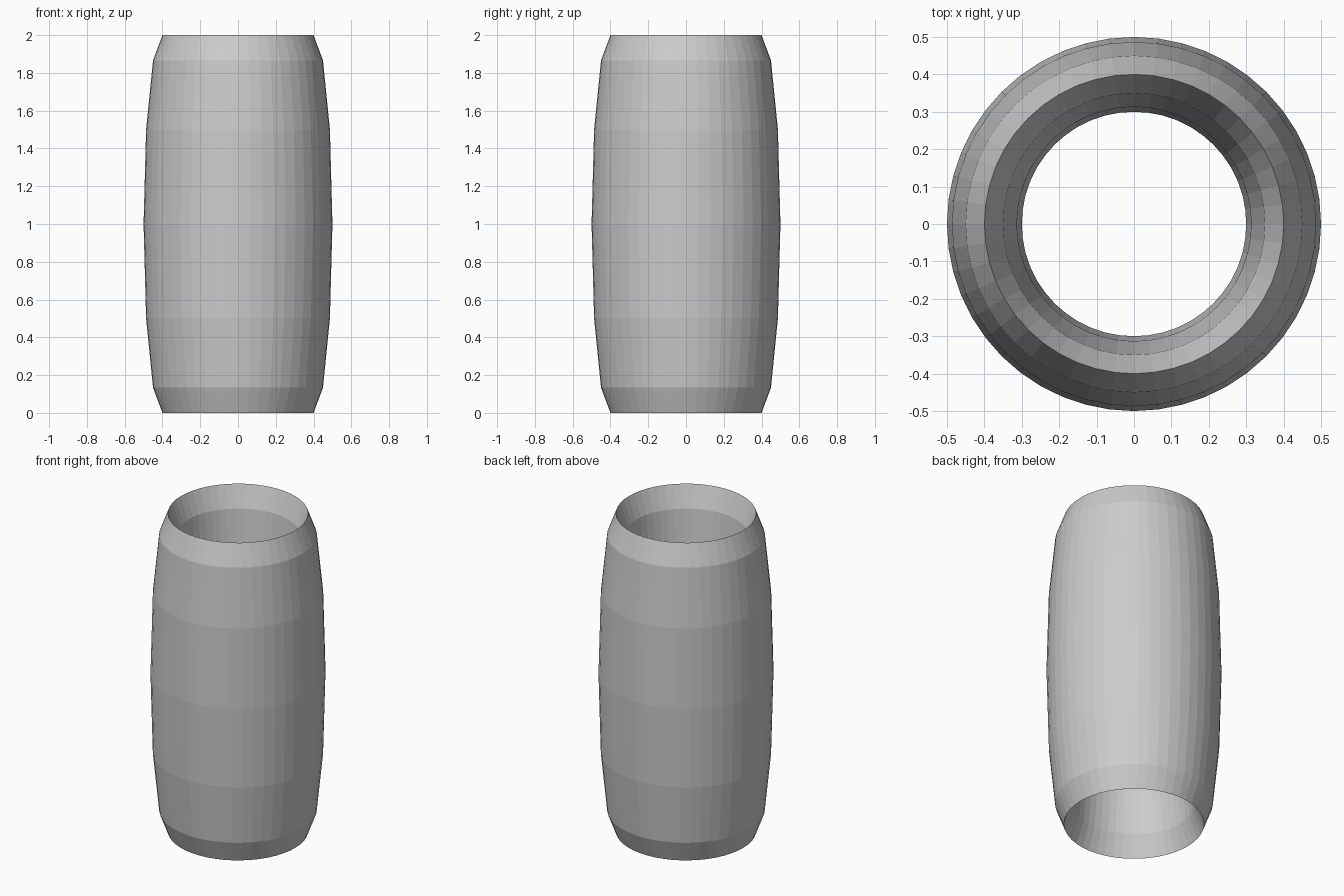
import bpy

if "Cube" in bpy.data.objects:
    bpy.data.objects.remove(bpy.data.objects["Cube"])

# Tall hollow ring: a flat-shaded torus stretched vertically into a barrel sleeve
bpy.ops.mesh.primitive_torus_add(
    major_segments=48, minor_segments=12,
    major_radius=0.4, minor_radius=0.1,
    location=(0, 0, 1))
sleeve = bpy.context.object
sleeve.name = "barrel_sleeve"
sleeve.scale = (1, 1, 10)
bpy.ops.object.transform_apply(location=False, rotation=False, scale=True)
for p in sleeve.data.polygons:
    p.use_smooth = False
